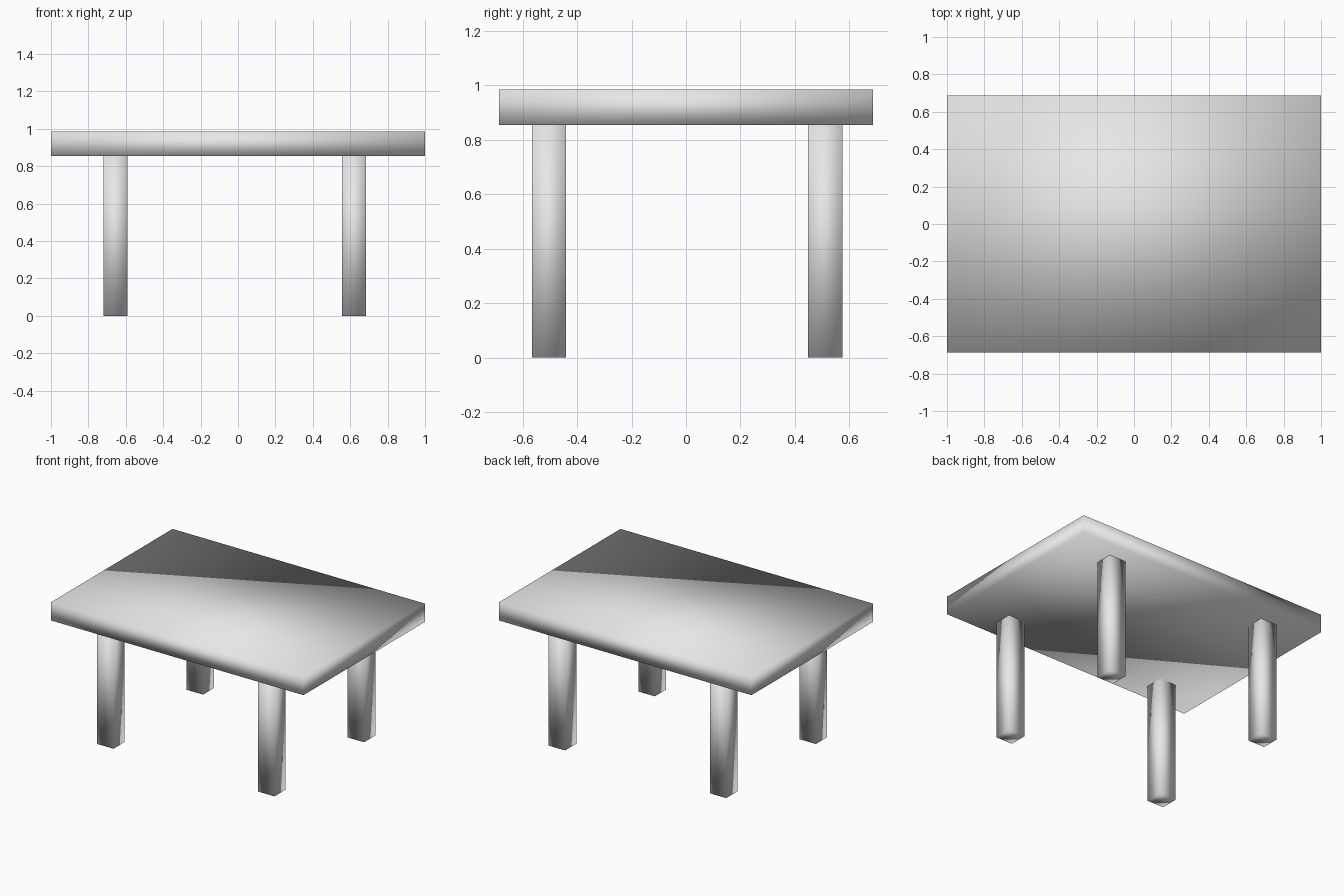
import bpy

default = bpy.data.objects.get("Cube")
if default:
    bpy.data.objects.remove(default, do_unlink=True)

# Single plain grey
grey = bpy.data.materials.new("plain_grey")
grey.use_nodes = True
colour = (0.8, 0.8, 0.8, 1)
grey.diffuse_color = colour
grey.node_tree.nodes["Principled BSDF"].inputs["Base Color"].default_value = colour


def smooth_box(name, centre, size):
    """Box whose corner normals are shared, so shading flows round the edges."""
    bpy.ops.mesh.primitive_cube_add(size=1, location=centre)
    box = bpy.context.object
    box.name = box.data.name = name
    box.scale = size
    bpy.ops.object.transform_apply(location=False, rotation=False, scale=True)
    bpy.ops.object.shade_smooth()
    box.data.materials.append(grey)
    return box


underside, height = 0.855, 0.985

# Tabletop slab
smooth_box("tabletop", (0, 0, (underside + height) / 2),
           (2, 1.375, height - underside))

# Four square legs, set slightly off centre
for side, x in (("right", -0.655), ("left", 0.62)):
    for end, y in (("front", -0.503), ("back", 0.511)):
        smooth_box(f"{end}_{side}_leg", (x, y, underside / 2),
                   (0.13, 0.126, underside))
